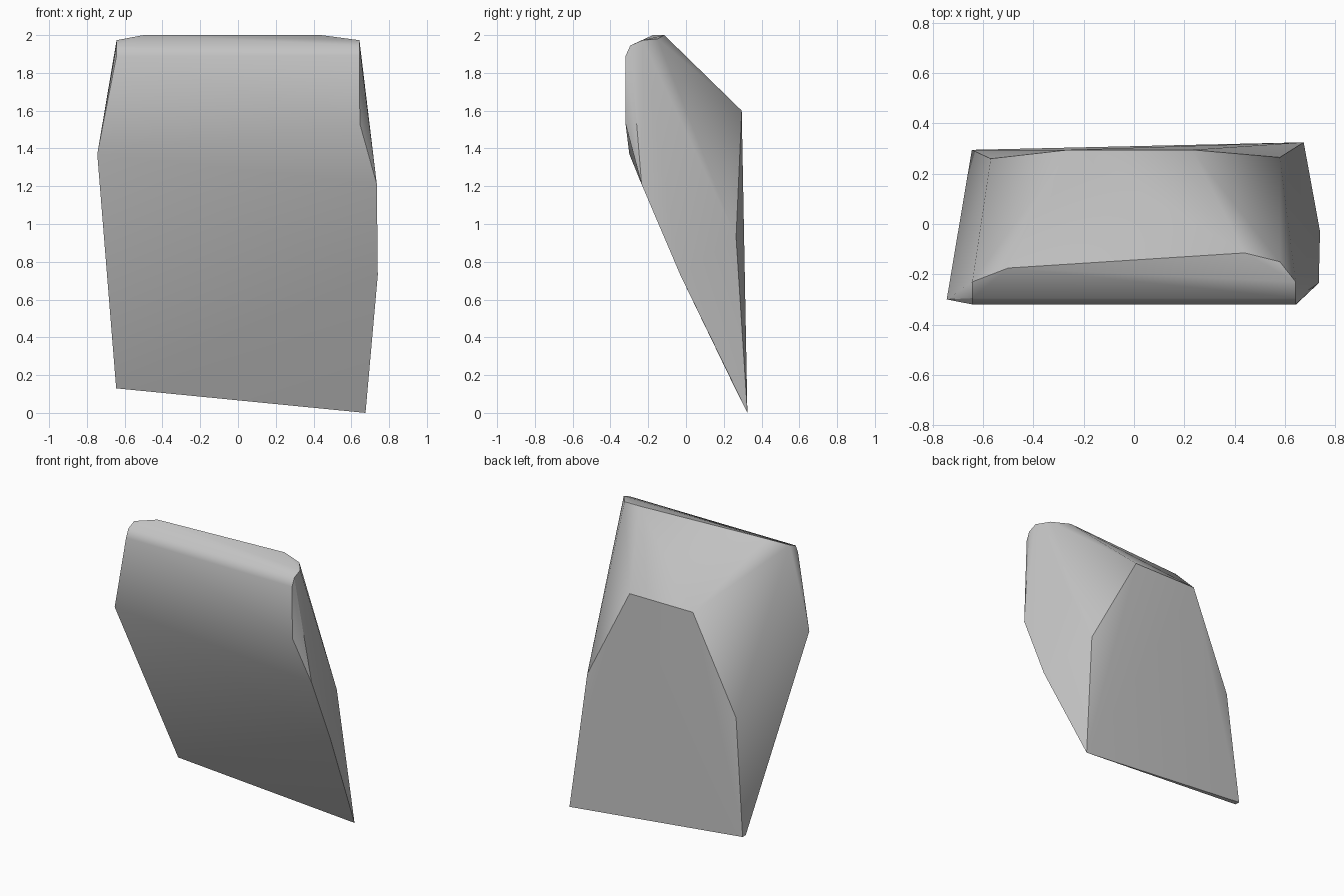
import bpy
import bmesh

default = bpy.data.objects.get("Cube")
if default:
    bpy.data.objects.remove(default, do_unlink=True)

# Stone colour
stone = bpy.data.materials.new("stone_grey")
stone.use_nodes = True
grey = (0.55, 0.55, 0.55, 1)
stone.diffuse_color = grey
stone.node_tree.nodes["Principled BSDF"].inputs["Base Color"].default_value = grey

# Corner points of the boulder
crown = [(-0.5, -0.175, 2.0), (0.44, -0.115, 2.0), (0.58, -0.15, 1.98)]
flanks = [(-0.745, -0.3, 1.37), (0.645, -0.32, 1.53),
          (0.735, -0.235, 1.21), (0.74, -0.03, 0.73)]
foot = [(0.675, 0.325, 0), (-0.645, 0.295, 0.13), (-0.645, 0.26, 0.13)]
back = [(-0.26, 0.295, 1.6), (0.23, 0.295, 1.6),
        (-0.57, 0.26, 0.93), (0.58, 0.265, 0.93)]
# Rounded front lip, the same profile at both ends
lip = [(s * 0.643, y, z) for s in (-1, 1)
       for y, z in ((-0.23, 1.973), (-0.295, 1.945), (-0.32, 1.89))]

bm = bmesh.new()
for p in crown + flanks + foot + back + lip:
    bm.verts.new(p)
hull = bmesh.ops.convex_hull(bm, input=bm.verts)
unused = [g for g in hull["geom_interior"] if isinstance(g, bmesh.types.BMVert)]
bmesh.ops.delete(bm, geom=unused, context="VERTS")
bmesh.ops.recalc_face_normals(bm, faces=bm.faces)


def side_of(face):
    """Name the broad side of the stone a face belongs to."""
    n = face.normal
    if n.z < -0.75:
        return "base"
    if n.y > 0.85:
        return "back"
    if n.y < -0.1:
        return "chip" if abs(n.x) > 0.5 else "front"
    if n.z > 0.9:
        return "front"
    return "flank"


# Soft shading within each side, crisp edges between sides
for face in bm.faces:
    face.smooth = True
for edge in bm.edges:
    edge.smooth = len({side_of(f) for f in edge.link_faces}) == 1

mesh = bpy.data.meshes.new("boulder")
bm.to_mesh(mesh)
bm.free()
mesh.materials.append(stone)
boulder = bpy.data.objects.new("boulder", mesh)
bpy.context.collection.objects.link(boulder)
